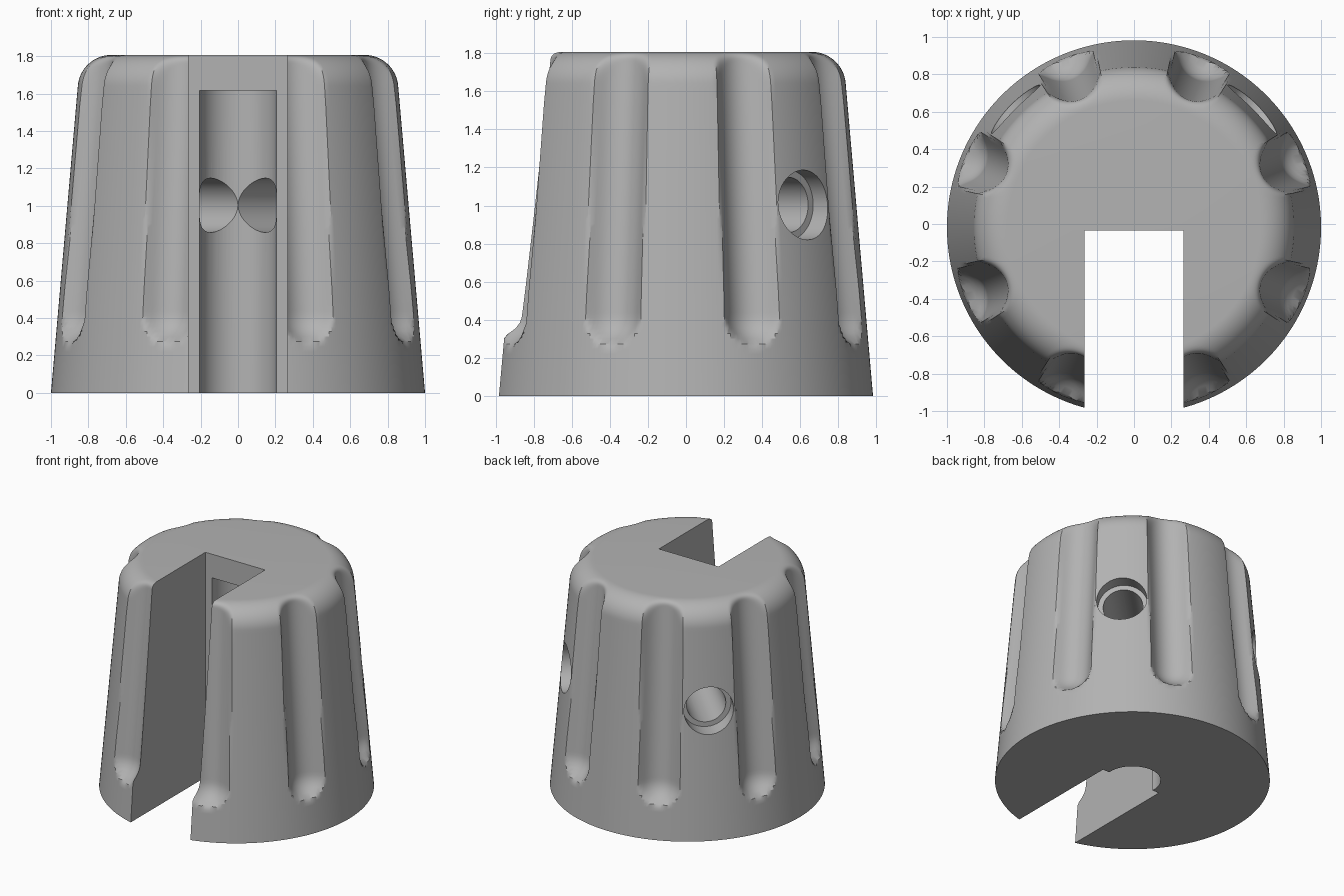
import bpy, bmesh, math
from mathutils import Matrix, Vector

cube = bpy.data.objects.get("Cube")
if cube:
    bpy.data.objects.remove(cube, do_unlink=True)

HEIGHT, SLOPE, FILLET = 1.807, 0.0875, 0.18
AXIS_Y = -0.018          # knob axis
SEGS = 384
GROOVE_R, GROOVE_OUT, GROOVE_Z = 0.155, 0.05, 0.42
BLEND = 0.05

grey = bpy.data.materials.new("plain grey")
grey.use_nodes = True
colour = (0.45, 0.45, 0.45, 1)
grey.diffuse_color = colour
grey.node_tree.nodes["Principled BSDF"].inputs["Base Color"].default_value = colour


def cone(z):
    return 1 - SLOPE * z


def profile():
    """Tapered side with a rounded top shoulder, as (radius, z)."""
    tilt = math.atan(SLOPE)
    tangent = FILLET * math.tan((math.pi / 2 - tilt) / 2)
    cr, cz = cone(HEIGHT) - tangent, HEIGHT - FILLET
    start_z = cz + FILLET * math.sin(tilt)
    pts = [(cone(start_z * i / 60), start_z * i / 60) for i in range(60)]
    for i in range(17):
        a = tilt + (math.pi / 2 - tilt) * i / 16
        pts.append((cr + FILLET * math.cos(a), cz + FILLET * math.sin(a)))
    return pts


def radius(r, z, angle):
    """Blend the side with the nearest round-ended grip groove."""
    step = math.pi / 4
    off = (angle % step) - step / 2
    u = cone(z) * math.sin(off)
    h = max(0, GROOVE_Z - z)
    depth = math.sqrt(max(0, GROOVE_R ** 2 - u * u - h * h)) - GROOVE_OUT
    floor = cone(z) - depth
    k = max(BLEND - abs(r - floor), 0) / BLEND
    return min(r, floor) - k * k * BLEND / 4


def finish(name, bm):
    bmesh.ops.recalc_face_normals(bm, faces=bm.faces)
    mesh = bpy.data.meshes.new(name)
    bm.to_mesh(mesh)
    bm.free()
    mesh.materials.append(grey)
    obj = bpy.data.objects.new(name, mesh)
    bpy.context.collection.objects.link(obj)
    return obj


# Fluted knob body
bm = bmesh.new()
rings = []
for r, z in profile():
    ring = []
    for i in range(SEGS):
        a = 2 * math.pi * i / SEGS
        rr = radius(r, z, a)
        ring.append(bm.verts.new((rr * math.cos(a), AXIS_Y + rr * math.sin(a), z)))
    rings.append(ring)
for low, high in zip(rings, rings[1:]):
    for i in range(SEGS):
        j = (i + 1) % SEGS
        bm.faces.new((low[i], low[j], high[j], high[i]))
bm.faces.new(rings[0][::-1])
bm.faces.new(rings[-1])
knob = finish("knob_body", bm)


def cylinder_cutter(name, start, end, r):
    start, end = Vector(start), Vector(end)
    axis = end - start
    turn = axis.to_track_quat('Z', 'Y').to_matrix().to_4x4()
    bm = bmesh.new()
    bmesh.ops.create_cone(bm, cap_ends=True, segments=64, radius1=r, radius2=r,
                          depth=axis.length,
                          matrix=Matrix.Translation((start + end) / 2) @ turn)
    return finish(name, bm)


# Front slot and shaft bore
bm = bmesh.new()
bmesh.ops.create_cube(bm, size=1, matrix=Matrix.Translation((0, -1.035, 1))
                      @ Matrix.Diagonal((0.53, 2, 3, 1)))
cutters = [finish("slot_cutter", bm)]
cutters.append(cylinder_cutter("bore_cutter", (0, AXIS_Y, -0.2), (0, AXIS_Y, 1.617), 0.206))

# Stepped screw holes, one on each side of the back
for side, sign in (("left", 1), ("right", -1)):
    def along(d):
        return (sign * d * math.sqrt(0.5), AXIS_Y + d * math.sqrt(0.5), 1.003)
    cutters.append(cylinder_cutter(side + "_hole_cutter", along(0.05), along(1.2), 0.145))
    cutters.append(cylinder_cutter(side + "_counterbore_cutter", along(0.787), along(1.3), 0.183))

bpy.context.view_layer.objects.active = knob
for cutter in cutters:
    mod = knob.modifiers.new(cutter.name, 'BOOLEAN')
    mod.operation = 'DIFFERENCE'
    mod.solver = 'EXACT'
    mod.object = cutter
    bpy.ops.object.modifier_apply(modifier=mod.name)
    bpy.data.objects.remove(cutter, do_unlink=True)

for obj in bpy.context.selected_objects:
    obj.select_set(False)
knob.select_set(True)
bpy.ops.object.shade_smooth_by_angle(angle=math.radians(30))
